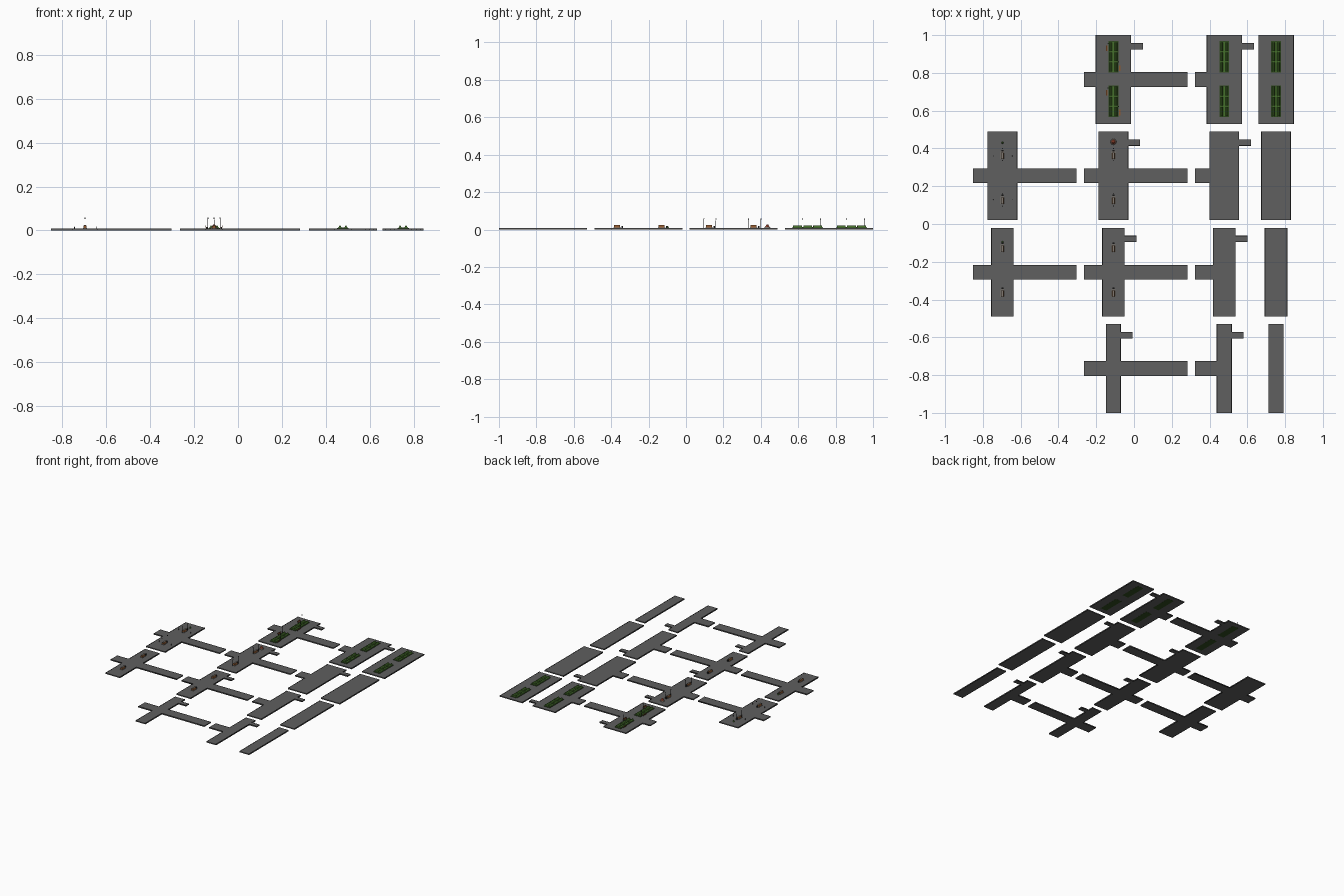
import bpy, bmesh, math

if "Cube" in bpy.data.objects:
    bpy.data.objects.remove(bpy.data.objects["Cube"])

TOP = 0.008  # road surface height


def mat(name, c):
    m = bpy.data.materials.new(name)
    m.diffuse_color = (*c, 1)
    m.use_nodes = True
    m.node_tree.nodes["Principled BSDF"].inputs["Base Color"].default_value = m.diffuse_color
    return m


ASPHALT = mat("asphalt", (0.115, 0.115, 0.115))
DARK = mat("dark", (0.02, 0.02, 0.02))
SOIL = mat("soil", (0.03, 0.07, 0.015))
GREEN = mat("leaf", (0.06, 0.16, 0.025))
WOOD = mat("wood", (0.28, 0.10, 0.03))
STONE = mat("stone", (0.22, 0.19, 0.16))
RED = mat("red", (0.5, 0.10, 0.05))


def finish(bm, name, m):
    bmesh.ops.recalc_face_normals(bm, faces=bm.faces)
    me = bpy.data.meshes.new(name)
    bm.to_mesh(me)
    bm.free()
    me.materials.append(m)
    ob = bpy.data.objects.new(name, me)
    bpy.context.collection.objects.link(ob)


def box(name, x0, x1, y0, y1, z0, z1, m, taper=1.0):
    bm = bmesh.new()
    bmesh.ops.create_cube(bm, size=1)
    for v in bm.verts:
        k = taper if v.co.z > 0 else 1
        v.co = ((x0 + x1) / 2 + v.co.x * (x1 - x0) * k,
                (y0 + y1) / 2 + v.co.y * (y1 - y0), z0 + (v.co.z + .5) * (z1 - z0))
    finish(bm, name, m)


def cone(name, x, y, z0, z1, r0, r1, m, n=6):
    bm = bmesh.new()
    bmesh.ops.create_cone(bm, cap_ends=True, segments=n, radius1=r0, radius2=r1, depth=z1 - z0)
    bmesh.ops.translate(bm, verts=bm.verts, vec=(x, y, (z0 + z1) / 2))
    finish(bm, name, m)


def road(cx, cy, hw, left, right, stub):
    """One street tile: main strip with optional cross street arms and side alley."""
    a, b = cx - hw, cx + hw
    y0, y1, c0, c1 = cy - .235, cy + .235, cy - .039, cy + .039
    s0, s1 = cy + .159, cy + .193
    pts = [(a, y0), (b, y0)]
    if right:
        pts += [(b, c0), (right, c0), (right, c1), (b, c1)]
    if stub:
        pts += [(b, s0), (b + .062, s0), (b + .062, s1), (b, s1)]
    pts += [(b, y1), (a, y1)]
    if left:
        pts += [(a, c1), (left, c1), (left, c0), (a, c0)]
    bm = bmesh.new()
    f = bm.faces.new([bm.verts.new((x, y, .0005)) for x, y in pts])
    r = bmesh.ops.extrude_face_region(bm, geom=[f])
    bmesh.ops.translate(bm, verts=[v for v in r["geom"] if isinstance(v, bmesh.types.BMVert)],
                        vec=(0, 0, TOP - .0005))
    finish(bm, "road_tile", ASPHALT)
    # dark kerbs along the street sides, open at the street ends
    ends = (left, right, y0, y1, b + .062 if stub else None)
    for (px, py), (qx, qy) in zip(pts, pts[1:] + pts[:1]):
        if px == qx and px not in (left, right, ends[4]):
            s = .004 if px == a else -.004
            box("kerb", min(px, px + s), max(px, px + s), min(py, qy), max(py, qy), 0, TOP + .0008, DARK)
        elif py == qy and py not in (y0, y1):
            s = .003 if py in (c0, s0) else -.003
            box("kerb", min(px, qx), max(px, qx), min(py, py + s), max(py, py + s), 0, TOP + .0008, DARK)


def planter(x, y):
    box("planter_base", x - .026, x + .026, y - .083, y + .083, 0, .0115, SOIL)
    box("planter_lawn", x - .022, x + .022, y - .079, y + .079, .011, .0125, GREEN)
    for s in (-1, 1):
        for d in (-.054, 0, .054):
            hx = x + s * .0135
            box("hedge", hx - .0075, hx + .0075, y + d - .023, y + d + .023, .012, .022, GREEN, .3)


def lamp(x, y):
    cone("lamp_post", x, y, TOP, .055, .0012, .0009, DARK)
    cone("lamp_head", x, y, .053, .058, .0022, .0028, DARK)


def bench(x, y, s):
    box("bench_seat", x - .004, x + .004, y - .015, y + .015, .014, .0158, WOOD)
    box("bench_back", x + s * .004 - .0008, x + s * .004 + .0008, y - .015, y + .015, .0155, .022, WOOD)
    for d in (-.012, .012):
        box("bench_leg", x - .003, x + .003, y + d - .001, y + d + .001, TOP, .0142, DARK)


def island(x, y):
    """Small furniture group on the street axis."""
    box("stand_base", x - .010, x + .010, y - .022, y + .018, TOP, .011, STONE)
    box("stand_body", x - .008, x + .008, y - .020, y + .012, .011, .023, WOOD, .6)
    box("stand_top", x - .006, x + .006, y - .021, y + .013, .023, .0245, STONE)
    box("bin", x - .005, x + .005, y + .020, y + .028, TOP, .020, DARK)


# street tiles: rows differ in width, columns differ in junction type
ROWS = [(.765, .094), (.255, .079), (-.255, .06), (-.765, .04)]
for i, (cy, hw) in enumerate(ROWS):
    if i in (1, 2):
        road(-.697, cy, hw, -.852, -.304, False)
    road(-.109, cy, hw, -.265, .283, True)
    road(.478, cy, hw, .323, None, True)
    road(.752, cy, hw, None, None, False)

# planted medians on the widest street
for x in (-.109, .478, .752):
    for y in (.65, .885):
        planter(x, y)

# benches and lamps next to the first planters
for y in (.65, .885):
    bench(-.143, y + .045, -1)
    bench(-.075, y - .06, 1)
    lamp(-.137, y + .07)
    lamp(-.081, y - .027)

# furniture islands on the medium streets
for x in (-.697, -.109):
    for y in (.365, .127, -.127, -.365):
        island(x, y)
for y in (.095, .16, .335, .40):
    lamp(-.697, y)
    lamp(-.109, y)

# bollards beside the islands
for x in (-.745, -.645):
    for y in (.13, .36):
        cone("bollard", x, y, TOP, .019, .0018, .0015, DARK)
for y in (-.127, .40):
    cone("shrub", -.697, y + .03, TOP, .02, .006, .001, GREEN)

# round flower bed
cone("flower_bed_rim", -.109, .435, TOP, .014, .016, .014, STONE, 12)
cone("flower_bed", -.109, .435, .014, .028, .012, .004, RED, 8)
